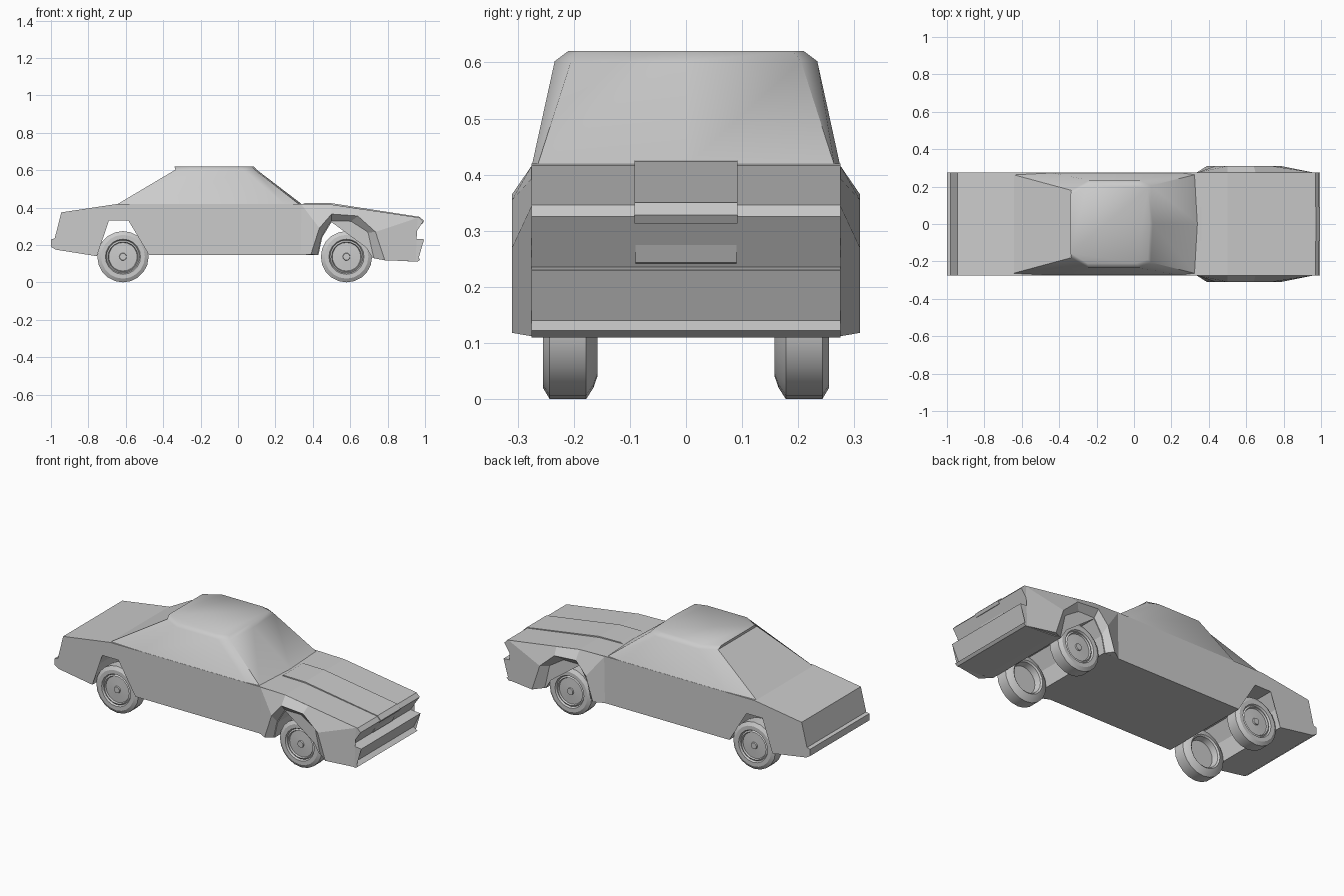
import bpy, bmesh, math

if "Cube" in bpy.data.objects:
    bpy.data.objects.remove(bpy.data.objects["Cube"])


def make(name, bm, smooth=None):
    bmesh.ops.recalc_face_normals(bm, faces=bm.faces)
    me = bpy.data.meshes.new(name)
    bm.to_mesh(me)
    bm.free()
    ob = bpy.data.objects.new(name, me)
    bpy.context.collection.objects.link(ob)
    if smooth:
        bpy.ops.object.select_all(action='DESELECT')
        ob.select_set(True)
        bpy.context.view_layer.objects.active = ob
        bpy.ops.object.shade_smooth_by_angle(angle=math.radians(smooth))
    return ob


def bridge(bm, a, b, closed=True):
    n = len(a)
    for i in range(n if closed else n - 1):
        j = (i + 1) % n
        bm.faces.new((a[i], a[j], b[j], b[i]))


def extrude_profile(name, pts, half):
    """Side profile (x, z) extruded across the width."""
    bm = bmesh.new()
    rings = [[bm.verts.new((x, y, z)) for x, z in pts] for y in (-half, half)]
    bridge(bm, *rings)
    caps = [bm.faces.new(r) for r in rings]
    bmesh.ops.triangulate(bm, faces=caps)
    return make(name, bm)


# Hull: side profile including both wheel arches, nose and tail
rear_arch = [(-0.755, 0.14), (-0.74, 0.25), (-0.69, 0.33),
             (-0.545, 0.33), (-0.485, 0.25), (-0.475, 0.145)]
front_arch = [(0.43, 0.145), (0.45, 0.24), (0.5, 0.322),
              (0.6, 0.322), (0.69, 0.265), (0.72, 0.13)]
nose = [(0.775, 0.12), (0.96, 0.11), (0.975, 0.122), (0.95, 0.14),
        (0.995, 0.23), (0.93, 0.235), (0.99, 0.325), (0.97, 0.346)]
top = [(0.5, 0.416), (0.33, 0.42), (-0.64, 0.42), (-0.945, 0.374)]
tail = [(-0.98, 0.235), (-1.0, 0.23), (-1.0, 0.19), (-0.975, 0.175)]
extrude_profile("hull", rear_arch + front_arch + nose + top + tail, 0.275)

# Raised hood centre with a lip hanging over the grille
extrude_profile("hood_bulge", [(0.34, 0.415), (0.36, 0.425), (0.5, 0.423), (0.972, 0.35),
                               (0.995, 0.328), (0.985, 0.313), (0.93, 0.313), (0.93, 0.34)], 0.092)

# Grille block in the nose recess
extrude_profile("grille", [(0.92, 0.24), (0.942, 0.243), (0.975, 0.315), (0.92, 0.315)], 0.09)

# Cabin: half outlines (x, y) at belt line, roof edge and roof
levels = [
    (0.415, [(0.345, 0.0), (0.33, 0.265), (0.25, 0.275), (-0.45, 0.275), (-0.65, 0.265)]),
    (0.602, [(0.10, 0.0), (0.09, 0.205), (0.03, 0.234), (-0.24, 0.234), (-0.335, 0.18)]),
    (0.62, [(0.085, 0.0), (0.075, 0.19), (0.01, 0.21), (-0.25, 0.21), (-0.34, 0.155)]),
]
bm = bmesh.new()
rings = []
for z, half in levels:
    outline = half + [(x, -y) for x, y in reversed(half[1:])]
    rings.append([bm.verts.new((x, y, z)) for x, y in outline])
for a, b in zip(rings, rings[1:]):
    bridge(bm, a, b)
bm.faces.new(rings[-1])
make("cabin", bm, 50)

# Flared front fenders: hull outline -> arch lip -> hull arch
fender_edge = [(0.335, 0.145), (0.34, 0.415), (0.5, 0.416),
               (0.65, 0.393), (0.96, 0.345), (0.95, 0.112)]
arch_lip = [(0.39, 0.15), (0.435, 0.29), (0.5, 0.365),
            (0.64, 0.355), (0.735, 0.27), (0.785, 0.118)]
for s, side in ((-1, "right"), (1, "left")):
    bm = bmesh.new()
    rings = [[bm.verts.new((x, s * y, z)) for x, z in pts]
             for pts, y in ((fender_edge, 0.275), (arch_lip, 0.31), (front_arch, 0.27))]
    bridge(bm, rings[0], rings[1], False)
    bridge(bm, rings[1], rings[2], False)
    for i, j in ((0, 0), (-1, -1)):
        bm.faces.new((rings[0][i], rings[1][j], rings[2][j]))
    make("fender_" + side, bm)

# Wheels: lathed section (radius, offset outward), dished on the inside
section = [(0.08, 0.20), (0.088, 0.165), (0.097, 0.158), (0.117, 0.165), (0.137, 0.178),
           (0.137, 0.243), (0.117, 0.255), (0.094, 0.255), (0.088, 0.245), (0.08, 0.25),
           (0.076, 0.24), (0.02, 0.243), (0.018, 0.25)]
SIDES = 20
for x, end in ((-0.615, "rear"), (0.58, "front")):
    for s, side in ((-1, "right"), (1, "left")):
        bm = bmesh.new()
        rings = []
        for r, y in section:
            rings.append([bm.verts.new((x + r * math.sin(2 * math.pi * k / SIDES), s * y,
                                        0.137 - r * math.cos(2 * math.pi * k / SIDES)))
                          for k in range(SIDES)])
        for a, b in zip(rings, rings[1:]):
            bridge(bm, a, b)
        bm.faces.new(rings[0])
        bm.faces.new(rings[-1])
        make("wheel_%s_%s" % (end, side), bm, 30)
